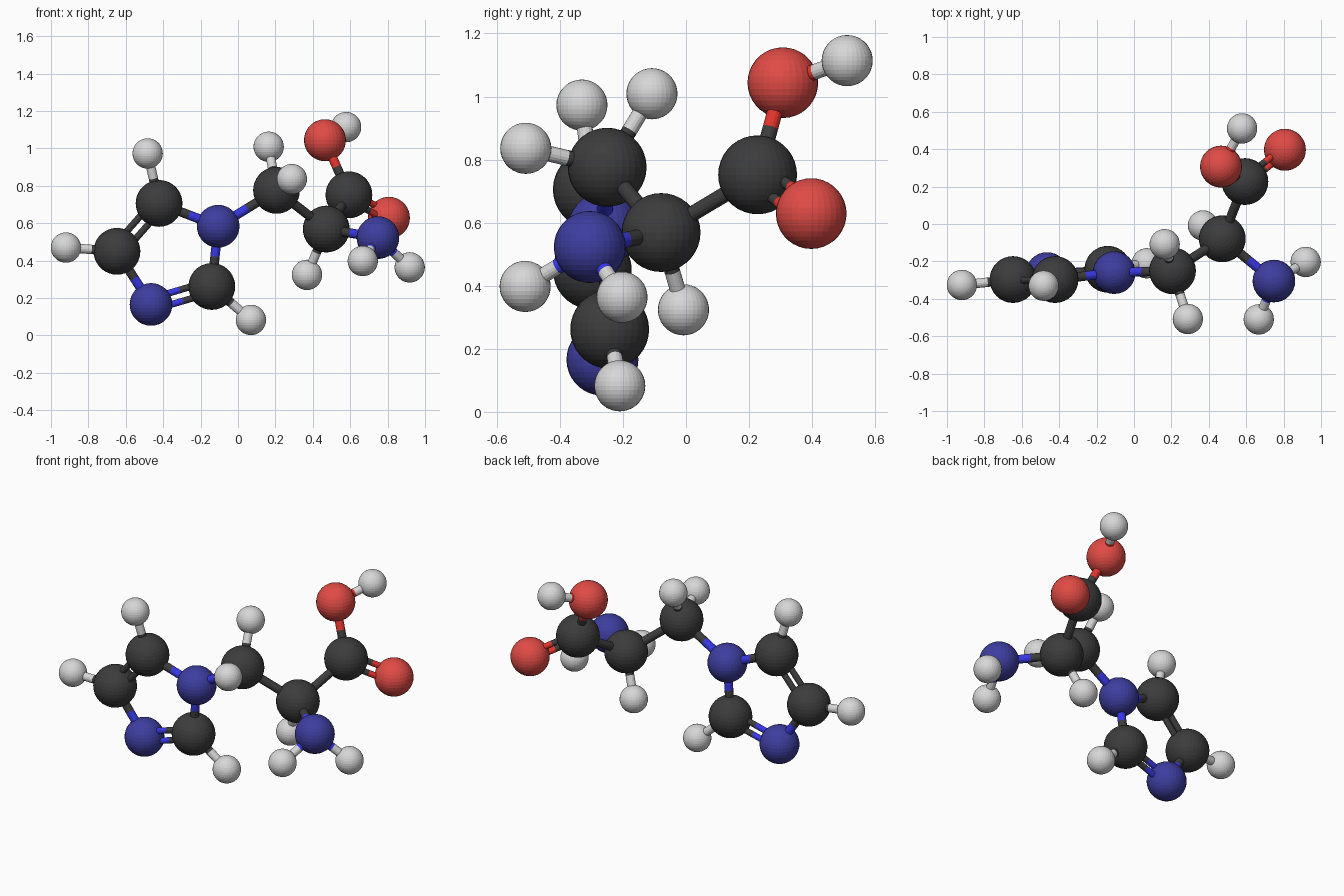
import bpy, bmesh
from mathutils import Vector, Matrix

if "Cube" in bpy.data.objects:
    bpy.data.objects.remove(bpy.data.objects["Cube"])


def material(name, rgb):
    m = bpy.data.materials.new(name)
    m.diffuse_color = (*rgb, 1.0)
    m.use_nodes = True
    m.node_tree.nodes["Principled BSDF"].inputs["Base Color"].default_value = m.diffuse_color
    return m


# One entry per element: atom radius, atom colour, stick colour
charcoal = material("charcoal", (0.046, 0.046, 0.046))
pale_grey = material("pale grey", (0.68, 0.68, 0.68))
ELEMENTS = {
    "carbon": (0.125, charcoal, charcoal),
    "hydrogen": (0.081, pale_grey, pale_grey),
    "nitrogen": (0.114, material("blue", (0.047, 0.047, 0.35)),
                 material("bright blue", (0.04, 0.04, 0.78))),
    "oxygen": (0.112, material("red", (0.75, 0.07, 0.06)),
               material("bright red", (0.75, 0.035, 0.025))),
}

# Atom centres
ATOMS = {
    "ring_top": ("carbon", -0.422, -0.297, 0.706),
    "ring_left": ("carbon", -0.647, -0.297, 0.450),
    "ring_bottom": ("nitrogen", -0.465, -0.265, 0.166),
    "ring_right": ("carbon", -0.140, -0.242, 0.262),
    "ring_link": ("nitrogen", -0.106, -0.260, 0.584),
    "chain_upper": ("carbon", 0.206, -0.250, 0.776),
    "chain_lower": ("carbon", 0.472, -0.079, 0.569),
    "acid": ("carbon", 0.593, 0.227, 0.752),
    "acid_upper": ("oxygen", 0.465, 0.307, 1.044),
    "acid_side": ("oxygen", 0.807, 0.397, 0.629),
    "amine": ("nitrogen", 0.748, -0.305, 0.523),
    "acid_tip": ("hydrogen", 0.578, 0.511, 1.114),
    "ring_top_tip": ("hydrogen", -0.483, -0.330, 0.973),
    "ring_left_tip": ("hydrogen", -0.920, -0.326, 0.470),
    "ring_right_tip": ("hydrogen", 0.069, -0.210, 0.083),
    "chain_back_tip": ("hydrogen", 0.164, -0.108, 1.009),
    "chain_front_tip": ("hydrogen", 0.288, -0.508, 0.836),
    "chain_low_tip": ("hydrogen", 0.369, -0.008, 0.324),
    "amine_front_tip": ("hydrogen", 0.667, -0.510, 0.398),
    "amine_side_tip": ("hydrogen", 0.918, -0.203, 0.364),
}

SINGLE = [
    ("ring_left", "ring_bottom"), ("ring_right", "ring_link"), ("ring_link", "ring_top"),
    ("ring_link", "chain_upper"), ("chain_upper", "chain_lower"), ("chain_lower", "acid"),
    ("chain_lower", "amine"), ("acid", "acid_upper"), ("acid_upper", "acid_tip"),
    ("ring_top", "ring_top_tip"), ("ring_left", "ring_left_tip"),
    ("ring_right", "ring_right_tip"), ("chain_upper", "chain_back_tip"),
    ("chain_upper", "chain_front_tip"), ("chain_lower", "chain_low_tip"),
    ("amine", "amine_front_tip"), ("amine", "amine_side_tip"),
]
# Third name gives the plane in which the two sticks lie side by side
DOUBLE = [
    ("ring_top", "ring_left", "ring_link"),
    ("ring_bottom", "ring_right", "ring_link"),
    ("acid", "acid_side", "acid_upper"),
]


def place(name):
    return Vector(ATOMS[name][1:])


def finish(bm, name, mats):
    mesh = bpy.data.meshes.new(name)
    bm.to_mesh(mesh)
    bm.free()
    for m in mats:
        mesh.materials.append(m)
    bpy.context.collection.objects.link(bpy.data.objects.new(name, mesh))


def bond(a, b, radius, offsets):
    """Sticks from atom a to atom b; each half takes its own atom's colour."""
    pa, pb = place(a), place(b)
    mid = (pa + pb) / 2
    bm = bmesh.new()
    for off in offsets:
        for i, (p, q) in enumerate(((pa, mid), (mid, pb))):
            d = q - p
            m = Matrix.Translation((p + q) / 2 + off) @ d.to_track_quat('Z', 'Y').to_matrix().to_4x4()
            old = set(bm.faces)
            bmesh.ops.create_cone(bm, cap_ends=False, segments=16, radius1=radius,
                                  radius2=radius, depth=d.length, matrix=m)
            for f in bm.faces:
                if f not in old:
                    f.material_index = i
    finish(bm, f"bond_{a}_to_{b}", [ELEMENTS[ATOMS[n][0]][2] for n in (a, b)])


# Atoms
for name, (element, x, y, z) in ATOMS.items():
    radius, mat, _ = ELEMENTS[element]
    bm = bmesh.new()
    bmesh.ops.create_uvsphere(bm, u_segments=32, v_segments=18, radius=radius,
                              matrix=Matrix.Translation((x, y, z)))
    finish(bm, f"{element}_{name}", [mat])

# Single bonds
for a, b in SINGLE:
    bond(a, b, 0.025, [Vector()])

# Double bonds
for a, b, ref in DOUBLE:
    axis = (place(b) - place(a)).normalized()
    side = place(ref) - place(a)
    side = (side - axis * side.dot(axis)).normalized() * 0.031
    bond(a, b, 0.018, [side, -side])
